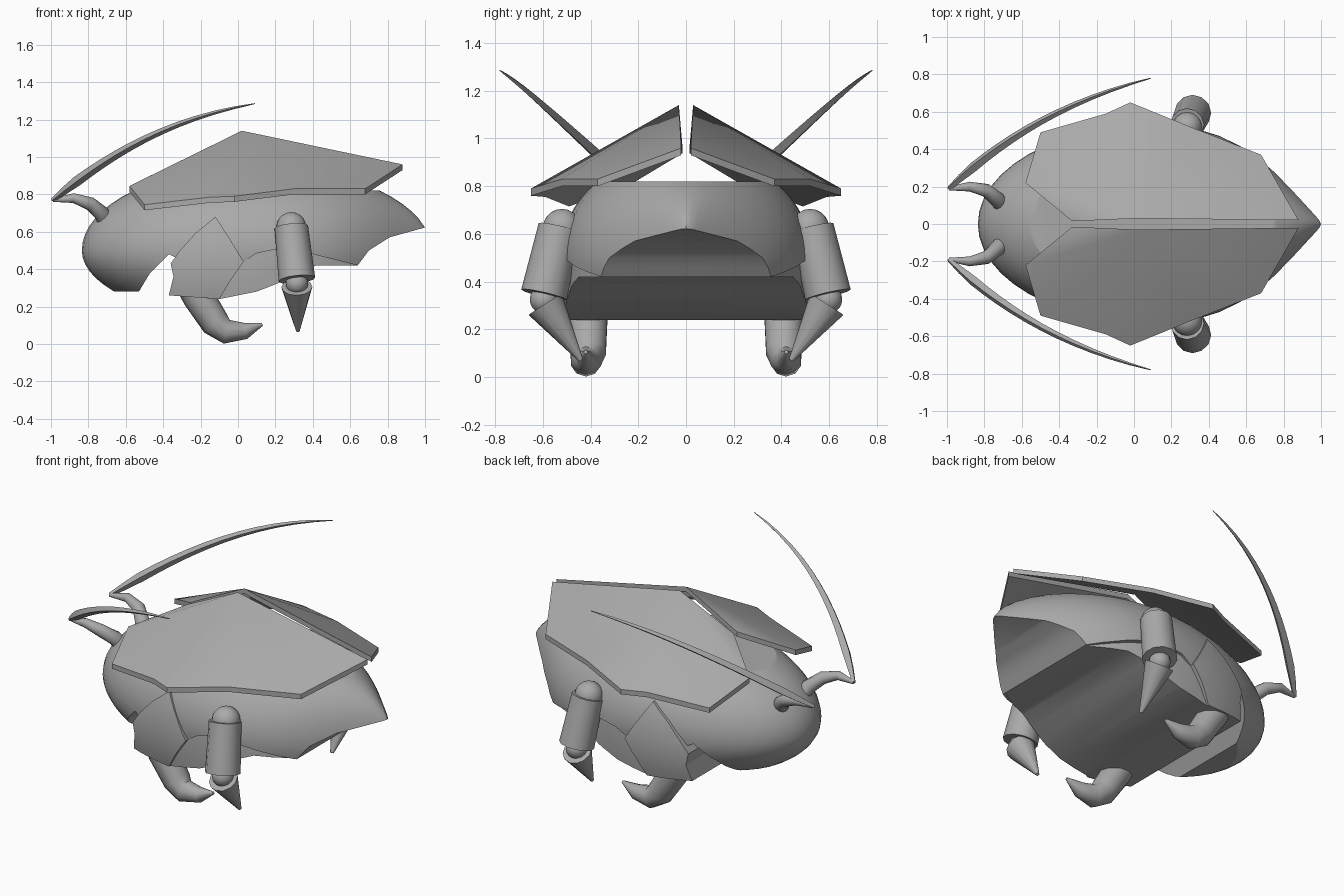
import bpy, bmesh, math
from mathutils import Vector, geometry

cube = bpy.data.objects.get("Cube")
if cube:
    bpy.data.objects.remove(cube)

grey = bpy.data.materials.new("shell grey")
grey.use_nodes = True
grey.diffuse_color = (0.4, 0.4, 0.4, 1)
grey.node_tree.nodes["Principled BSDF"].inputs["Base Color"].default_value = (0.4, 0.4, 0.4, 1)


def smooth(obj, angle):
    bpy.ops.object.select_all(action="DESELECT")
    obj.select_set(True)
    bpy.context.view_layer.objects.active = obj
    bpy.ops.object.shade_smooth_by_angle(angle=math.radians(angle))


def finish(name, bm, angle=None):
    """Turn a bmesh into a named object, smooth below the given angle."""
    bmesh.ops.recalc_face_normals(bm, faces=bm.faces)
    mesh = bpy.data.meshes.new(name)
    bm.to_mesh(mesh)
    bm.free()
    mesh.materials.append(grey)
    obj = bpy.data.objects.new(name, mesh)
    bpy.context.collection.objects.link(obj)
    if angle:
        smooth(obj, angle)
    return obj


def trimmed_ellipsoid(name, center, radii, outline, shape=None):
    """Ellipsoid kept only inside a side outline of (x, z) points."""
    bm = bmesh.new()
    bmesh.ops.create_uvsphere(bm, u_segments=48, v_segments=32, radius=1)
    for v in bm.verts:
        if shape:
            shape(v.co)
        v.co = Vector(c + r * p for c, r, p in zip(center, radii, v.co))
    obj = finish(name, bm)

    bm = bmesh.new()
    side = bm.faces.new([bm.verts.new((x, -1, z)) for x, z in outline])
    new = bmesh.ops.extrude_face_region(bm, geom=[side])["geom"]
    bmesh.ops.translate(bm, vec=(0, 2, 0), verts=[v for v in new if isinstance(v, bmesh.types.BMVert)])
    cutter = finish(name + "_cutter", bm)
    cutter.hide_render = True
    mod = obj.modifiers.new("trim", "BOOLEAN")
    mod.operation, mod.solver, mod.object = "INTERSECT", "EXACT", cutter
    bpy.context.view_layer.objects.active = obj
    bpy.ops.object.modifier_apply(modifier=mod.name)
    bpy.data.objects.remove(cutter)
    smooth(obj, 25)


def tube(name, points, radii, sides, side, angle=40):
    """Tapered tube along a path, on the +y (side=1) or -y (side=-1) half."""
    pts = [Vector((x, y * side, z)) for x, y, z in points]
    bm = bmesh.new()
    rings = []
    for i, (p, r) in enumerate(zip(pts, radii)):
        along = (pts[min(i + 1, len(pts) - 1)] - pts[max(i - 1, 0)]).normalized()
        u = along.cross(Vector((0, 1, 0))).normalized()
        w = along.cross(u)
        turns = [2 * math.pi * k / sides for k in range(sides)]
        rings.append([bm.verts.new(p + r * (u * math.cos(t) + w * math.sin(t))) for t in turns])
    for a, b in zip(rings, rings[1:]):
        for k in range(sides):
            n = (k + 1) % sides
            bm.faces.new((a[k], a[n], b[n], b[k]))
    bm.faces.new(rings[0])
    bm.faces.new(rings[-1])
    finish(name, bm, angle)


def ball(name, center, radius, side):
    x, y, z = center
    bm = bmesh.new()
    bmesh.ops.create_uvsphere(bm, u_segments=16, v_segments=10, radius=radius)
    bmesh.ops.translate(bm, vec=(x, y * side, z), verts=bm.verts)
    finish(name, bm, 40)


# Body shell: long egg, pinched to a point at the tail and shallower below
def egg(p):
    if p.x > 0:
        p.y *= 1 - 0.85 * p.x ** 3.2
    if p.z < 0:
        p.z *= 0.84


trimmed_ellipsoid("body_shell", (0.1, 0, 0.5), (0.935, 0.53, 0.45),
                  [(-1.1, 0.82), (-1.1, 0.28), (-0.53, 0.28), (-0.47, 0.38), (-0.37, 0.48),
                   (-0.2, 0.4), (-0.07, 0.34), (0.03, 0.44), (0.1, 0.485), (0.22, 0.51), (0.4, 0.48),
                   (0.64, 0.42), (0.7, 0.5), (0.81, 0.57), (0.99, 0.62), (1.1, 0.64), (1.1, 0.82)], egg)

# Underbelly set inside the shell
trimmed_ellipsoid("underbelly", (0, 0, 0.4), (0.84, 0.52, 0.8),
                  [(-0.3, 0.5), (-0.34, 0.265), (-0.1, 0.24), (0.1, 0.28), (0.24, 0.335), (0.33, 0.385),
                   (0.42, 0.42), (0.64, 0.42), (0.6, 0.47), (0.3, 0.55)])

# Side flaps: curved fins running from a high tip to the belly corner
trimmed_ellipsoid("side_flaps", (0, 0, 0.42), (0.85, 0.545, 0.6),
                  [(-0.12, 0.68), (-0.23, 0.59), (-0.31, 0.5), (-0.36, 0.43), (-0.345, 0.36),
                   (-0.37, 0.26), (-0.1, 0.24), (-0.04, 0.34), (0.03, 0.44), (-0.03, 0.54)])

# Wing case outline, fanned from its peak
peak = (0.02, 0.03, 1.14)
rim = [(-0.33, 0.015, 0.968), (-0.58, 0.22, 0.845), (-0.5, 0.49, 0.745), (-0.15, 0.59, 0.785),
       (-0.02, 0.65, 0.79), (0.3, 0.52, 0.83), (0.68, 0.37, 0.83), (0.88, 0.02, 0.96)]

for side, label in ((1, "back"), (-1, "front")):
    # Wing case
    bm = bmesh.new()
    layers = []
    for drop in (0, 0.03):
        top, *edge = [bm.verts.new((x, y * side, z - drop)) for x, y, z in [peak] + rim]
        layers.append(edge + [top])
        for a, b in zip(edge, edge[1:]):
            bm.faces.new((top, a, b))
    upper, lower = layers
    for i in range(len(upper)):
        bm.faces.new((upper[i - 1], upper[i], lower[i], lower[i - 1]))
    finish("wing_case_" + label, bm, 30)

    # Antenna: curled stalk and long swept blade
    tube("antenna_stalk_" + label,
         [(-0.7, 0.09, 0.63), (-0.73, 0.13, 0.7), (-0.79, 0.18, 0.75), (-0.88, 0.2, 0.78), (-0.99, 0.19, 0.77)],
         [0.04, 0.042, 0.036, 0.026, 0.01], 12, side)
    path = geometry.interpolate_bezier(Vector((-0.99, 0.19, 0.77)), Vector((-0.72, 0.44, 0.99)),
                                       Vector((-0.4, 0.65, 1.2)), Vector((0.09, 0.78, 1.285)), 14)
    widths = [0.03 * min(1, 0.4 + i / 3) * (1 - i / 13.2) ** 0.6 for i in range(14)]
    tube("antenna_blade_" + label, path, widths, 4, side)

    # Hind leg: hip, thigh, knee and spike
    ball("hip_" + label, (0.285, 0.52, 0.625), 0.08, side)
    tube("thigh_" + label, [(0.285, 0.53, 0.625), (0.315, 0.595, 0.345)], [0.09, 0.098], 12, side)
    ball("knee_" + label, (0.315, 0.595, 0.325), 0.06, side)
    tube("shin_spike_" + label, [(0.315, 0.59, 0.305), (0.32, 0.44, 0.07)], [0.083, 0.01], 12, side)

    # Fore leg: hooked claw
    tube("claw_" + label,
         [(-0.26, 0.41, 0.34), (-0.21, 0.41, 0.25), (-0.12, 0.41, 0.11), (-0.06, 0.42, 0.065),
          (0.04, 0.42, 0.07), (0.13, 0.42, 0.105)],
         [0.085, 0.085, 0.078, 0.065, 0.044, 0.008], 10, side)
